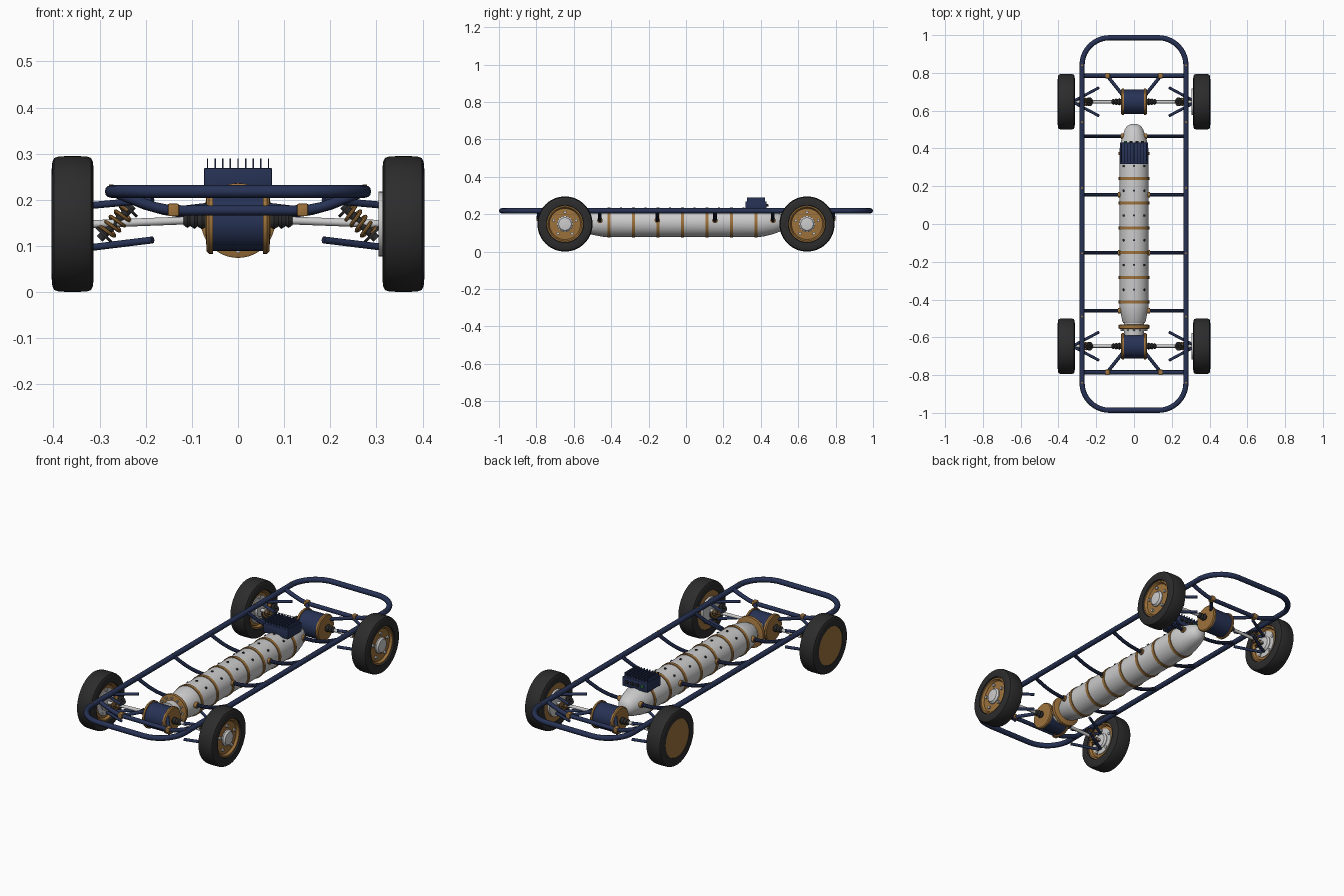
import bpy, bmesh
from math import sin, cos, pi, radians
from mathutils import Vector, Matrix

if "Cube" in bpy.data.objects:
    bpy.data.objects.remove(bpy.data.objects["Cube"])


def material(name, rgb):
    m = bpy.data.materials.new(name)
    m.diffuse_color = (*rgb, 1)
    m.use_nodes = True
    m.node_tree.nodes["Principled BSDF"].inputs["Base Color"].default_value = m.diffuse_color
    return m


NAVY = material("navy", (0.02, 0.032, 0.09))
GOLD = material("bronze", (0.34, 0.17, 0.045))
BLACK = material("rubber", (0.025, 0.025, 0.025))
GREEN = material("green", (0.03, 0.2, 0.08))
STEEL = None


def finish(ob, mat, smooth=True):
    if mat:
        ob.data.materials.append(mat)
    bpy.ops.object.select_all(action='DESELECT')
    bpy.context.view_layer.objects.active = ob
    ob.select_set(True)
    if ob.type == 'CURVE':
        bpy.ops.object.convert(target='MESH')
        ob = bpy.context.object
    if smooth:
        bpy.ops.object.shade_smooth_by_angle(angle=radians(35))
    return ob


def mesh_object(name, bm, mat, smooth=True):
    bmesh.ops.recalc_face_normals(bm, faces=bm.faces[:])
    me = bpy.data.meshes.new(name)
    bm.to_mesh(me)
    bm.free()
    ob = bpy.data.objects.new(name, me)
    bpy.context.collection.objects.link(ob)
    return finish(ob, mat, smooth)


def lathe(name, profile, loc, axis, mat, seg=32, closed=False):
    """Revolve (offset, radius) points about an axis through loc."""
    bm = bmesh.new()
    rings = [[bm.verts.new((r * cos(2 * pi * i / seg), r * sin(2 * pi * i / seg), a))
              for i in range(seg)] for a, r in profile]
    pairs = list(zip(rings, rings[1:]))
    if closed:
        pairs.append((rings[-1], rings[0]))
    else:
        bm.faces.new(rings[0])
        bm.faces.new(rings[-1])
    for p, q in pairs:
        for i in range(seg):
            j = (i + 1) % seg
            bm.faces.new((p[i], p[j], q[j], q[i]))
    rot = Vector(axis).to_track_quat('Z', 'Y').to_matrix().to_4x4()
    bm.transform(Matrix.Translation(loc) @ rot)
    return mesh_object(name, bm, mat)


def rod(name, a, b, r, mat, seg=16):
    a, b = Vector(a), Vector(b)
    return lathe(name, [(0, r), ((b - a).length, r)], a, b - a, mat, seg)


def tube(name, pts, r, mat, cyclic=False, res=4):
    cu = bpy.data.curves.new(name, 'CURVE')
    cu.dimensions = '3D'
    cu.bevel_depth, cu.bevel_resolution, cu.use_fill_caps = r, res, True
    sp = cu.splines.new('POLY')
    sp.points.add(len(pts) - 1)
    for p, c in zip(sp.points, pts):
        p.co = (*c, 1)
    sp.use_cyclic_u = cyclic
    ob = bpy.data.objects.new(name, cu)
    bpy.context.collection.objects.link(ob)
    return finish(ob, mat)


def box(name, loc, size, mat, bevel=0.003):
    bm = bmesh.new()
    bmesh.ops.create_cube(bm, size=1)
    bm.transform(Matrix.Translation(loc) @ Matrix.Diagonal((*size, 1)))
    if bevel:
        bmesh.ops.bevel(bm, geom=bm.edges[:], offset=bevel, segments=2, affect='EDGES', profile=0.5)
    return mesh_object(name, bm, mat)


# Perimeter frame loop
R, FX, FY, FZ = 0.145, 0.275, 0.986, 0.218
loop = []
for k, (sx, sy) in enumerate([(1, 1), (-1, 1), (-1, -1), (1, -1)]):
    for i in range(11):
        t = pi / 2 * (k + i / 10)
        loop.append((sx * (FX - R) + R * cos(t), sy * (FY - R) + R * sin(t), FZ))
tube("perimeter_frame", loop, 0.0138, NAVY, True)
for s in (-1, 1):
    for y in (-0.84, -0.49, -0.155, 0.19, 0.54, 0.84):
        rod("frame_rivet", (s * FX, y, FZ + 0.012), (s * FX, y, FZ + 0.0155), 0.005, GOLD, 10)

# Battery tank with bands, studs and end flange
TZ = 0.155
lathe("battery_tank", [(-0.525, 0.056), (-0.515, 0.062), (-0.45, 0.075), (-0.43, 0.077), (0.39, 0.077),
                       (0.42, 0.073), (0.47, 0.060), (0.50, 0.049), (0.52, 0.036), (0.53, 0.015)],
      (0, 0, TZ), (0, 1, 0), STEEL, 48)
for i in range(7):
    y = -0.413 + 0.131 * i
    lathe("tank_band", [(-0.008, 0.074), (-0.008, 0.081), (0.008, 0.081), (0.008, 0.074)],
          (0, y, TZ), (0, 1, 0), GOLD, 48, True)
    if i < 6:
        for a in (-45, 0, 45):
            d = Vector((sin(radians(a)), 0, cos(radians(a))))
            c = Vector((0, y + 0.0655, TZ))
            rod("tank_stud", c + d * 0.073, c + d * 0.081, 0.006, BLACK, 10)
lathe("end_flange", [(-0.011, 0.076), (-0.008, 0.081), (0.008, 0.081), (0.011, 0.076)],
      (0, -0.544, TZ), (0, 1, 0), GOLD, 48)
rod("flange_neck", (0, -0.59, TZ), (0, -0.51, TZ), 0.052, STEEL, 32)
for i in range(12):
    t = 2 * pi * i / 12
    rod("flange_bolt", (0.066 * cos(t), -0.566, TZ + 0.066 * sin(t)),
        (0.066 * cos(t), -0.55, TZ + 0.066 * sin(t)), 0.005, STEEL, 8)

# Controller with cooling fins and ports
box("controller_box", (0, 0.374, 0.244), (0.148, 0.114, 0.05), NAVY)
for i in range(9):
    box("cooling_fin", (-0.066 + 0.0165 * i, 0.374, 0.277), (0.003, 0.098, 0.024), NAVY, 0)
for i in range(4):
    box("controller_port", (-0.045 + 0.03 * i, 0.434, 0.247), (0.016, 0.012, 0.014), GREEN if i == 0 else BLACK, 0.002)

# Curved hangers joining frame to tank
for y in (-0.46, -0.153, 0.155, 0.465):
    rt = 0.054 if y > 0.4 else 0.07
    for s in (-1, 1):
        tube("tank_hanger", [(s * x, y, z) for x, z in
             ((FX, 0.218), (0.262, 0.213), (0.24, 0.203), (0.20, 0.187), (0.16, 0.176), (0.12, 0.17), (rt, 0.167))],
             0.0095, NAVY, res=3)
        rod("hanger_collar", (s * rt, y, 0.167), (s * (rt + 0.016), y, 0.167), 0.015, GOLD)


def wheel(x, y, z):
    X, c = (1, 0, 0), (x, y, z)
    lathe("tyre", [(-0.0445, 0.1), (-0.0455, 0.118), (-0.044, 0.135), (-0.04, 0.143), (-0.03, 0.1465),
                   (0, 0.1475), (0.03, 0.1465), (0.04, 0.143), (0.044, 0.135), (0.0455, 0.118),
                   (0.0445, 0.1), (0.02, 0.094), (-0.02, 0.094)], c, X, BLACK, 56, True)
    lathe("rim", [(-0.042, 0.1), (0.034, 0.1), (0.038, 0.097), (0.038, 0.09), (0.026, 0.083),
                  (0.028, 0.045)], c, X, GOLD, 48)
    lathe("hub", [(0.02, 0.042), (0.034, 0.042), (0.038, 0.036), (0.043, 0.034), (0.045, 0.02)], c, X, STEEL, 28)
    for i in range(5):
        t = 2 * pi * i / 5 + pi / 2
        p = (x, y + 0.063 * cos(t), z + 0.063 * sin(t))
        lathe("wheel_bolt", [(0.02, 0.008), (0.036, 0.008)], p, X, STEEL, 8)


def coilover(a, b):
    a, b = Vector(a), Vector(b)
    d = b - a
    q = d.to_track_quat('Z', 'Y')
    rod("damper", a, b, 0.009, BLACK)
    pts = []
    for i in range(73):
        t = 2 * pi * i / 16
        pts.append(a + q @ Vector((0.018 * cos(t), 0.018 * sin(t), d.length * (0.15 + 0.7 * i / 72))))
    tube("spring", pts, 0.004, GOLD, res=2)
    for f in (0.1, 0.87):
        p = a + d * f
        rod("spring_seat", p, p + d.normalized() * 0.006, 0.023, BLACK, 20)


# Both axle ends: motor, cross tube, suspension, wheels
WZ = 0.1475
for e in (-1, 1):
    y = e * 0.647
    X = (1, 0, 0)
    lathe("motor_body", [(-0.057, 0.064), (0.057, 0.064)], (0, y, TZ - 0.002), X, NAVY, 36)
    half = [(-FX, 0.218), (-0.262, 0.214), (-0.24, 0.205), (-0.21, 0.194), (-0.18, 0.184), (-0.15, 0.178), (-0.12, 0.177)]
    path = half + [(-x, z) for x, z in reversed(half)]
    tube("end_cross_tube", [(x, e * 0.785, z) for x, z in path], 0.011, NAVY)
    for s in (-1, 1):
        lathe("motor_cap", [(0.054, 0.07), (0.063, 0.07), (0.068, 0.065), (0.07, 0.03)],
              (0, y, TZ - 0.002), (s, 0, 0), GOLD, 36)
        box("tube_clamp", (s * 0.14, e * 0.785, 0.178), (0.024, 0.028, 0.027), GOLD)
        rod("motor_strut", (s * 0.138, e * 0.78, 0.176), (s * 0.062, e * 0.685, 0.185), 0.009, NAVY)
        # Drive shaft and boots
        rod("drive_shaft", (s * 0.065, y, 0.157), (s * 0.325, y, 0.147), 0.0085, STEEL)
        lathe("shaft_boot", [(0.068, 0.013), (0.078, 0.019), (0.088, 0.013), (0.094, 0.018), (0.104, 0.012),
                             (0.11, 0.016), (0.118, 0.01)], (0, y, 0.155), (s, 0, 0), BLACK, 20)
        # Control arms
        for name, zi, zo in (("lower_arm", 0.113, 0.097), ("upper_arm", 0.2, 0.188)):
            for k in (-1, 1):
                rod(name, (s * 0.185, y + k * 0.075, zi), (s * 0.315, y + k * 0.006, zo), 0.0075, NAVY, 12)
        coilover((s * 0.3, y, 0.115), (s * 0.228, y, 0.187))
        wheel(s * 0.3585, y, WZ)
        # Brake disc, tucked in the rim on the left
        if s > 0:
            rod("brake_disc", (0.305, y, WZ), (0.317, y, WZ), 0.07, STEEL, 36)
        else:
            rod("brake_disc", (-0.328, y, WZ), (-0.34, y, WZ), 0.07, STEEL, 36)
